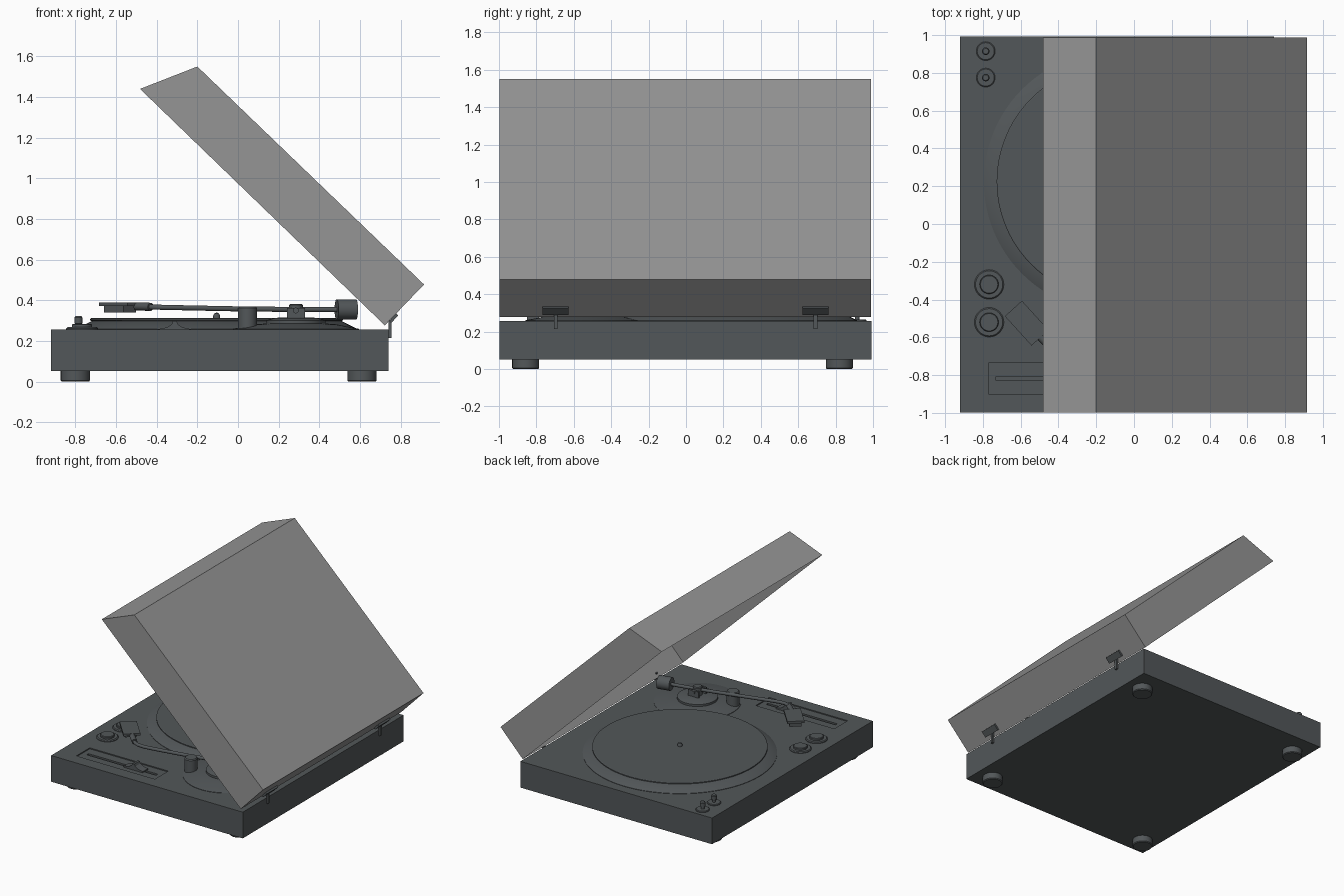
import bpy, bmesh, math
from mathutils import Vector, Matrix

if "Cube" in bpy.data.objects:
    bpy.data.objects.remove(bpy.data.objects["Cube"])


def material(name, rgb):
    m = bpy.data.materials.new(name)
    m.diffuse_color = (*rgb, 1)
    m.use_nodes = True
    m.node_tree.nodes["Principled BSDF"].inputs["Base Color"].default_value = m.diffuse_color
    return m


DARK = material("dark_body", (0.085, 0.095, 0.1))
SMOKE = material("smoked_cover", (0.3, 0.3, 0.3))


def finish(name, bm, mat=DARK, smooth=False):
    bmesh.ops.recalc_face_normals(bm, faces=bm.faces)
    mesh = bpy.data.meshes.new(name)
    bm.to_mesh(mesh)
    bm.free()
    ob = bpy.data.objects.new(name, mesh)
    bpy.context.collection.objects.link(ob)
    mesh.materials.append(mat)
    if smooth:
        bpy.ops.object.select_all(action='DESELECT')
        ob.select_set(True)
        bpy.context.view_layer.objects.active = ob
        bpy.ops.object.shade_smooth_by_angle(angle=math.radians(30))
    return ob


def box(name, center, size, rot=Matrix()):
    bm = bmesh.new()
    bmesh.ops.create_cube(bm, size=1)
    bmesh.ops.transform(bm, verts=bm.verts,
                        matrix=Matrix.Translation(center) @ rot @ Matrix.Diagonal((*size, 1)))
    return finish(name, bm)


def lathe(name, xy, profile, seg=32):
    """Turn (radius, z) points about a vertical axis, capped at both ends."""
    bm = bmesh.new()
    rings = [[bm.verts.new((xy[0] + r * math.cos(2 * math.pi * i / seg),
                            xy[1] + r * math.sin(2 * math.pi * i / seg), z))
              for i in range(seg)] for r, z in profile]
    for a, b in zip(rings, rings[1:]):
        for i in range(seg):
            j = (i + 1) % seg
            bm.faces.new((a[i], a[j], b[j], b[i]))
    bm.faces.new(rings[0])
    bm.faces.new(rings[-1])
    return finish(name, bm, smooth=True)


def rod(name, a, b, r, seg=24):
    a, b = Vector(a), Vector(b)
    bm = bmesh.new()
    bmesh.ops.create_cone(bm, cap_ends=True, segments=seg, radius1=r, radius2=r,
                          depth=(b - a).length)
    q = (b - a).to_track_quat('Z', 'Y').to_matrix().to_4x4()
    bmesh.ops.transform(bm, verts=bm.verts, matrix=Matrix.Translation((a + b) / 2) @ q)
    return finish(name, bm, smooth=True)


def extrude_xz(name, pts, y0, y1, mat=DARK, open_edge=None):
    """Extrude an x-z profile along y, optionally leaving one side open."""
    bm = bmesh.new()
    a = [bm.verts.new((x, y0, z)) for x, z in pts]
    b = [bm.verts.new((x, y1, z)) for x, z in pts]
    bm.faces.new(a)
    bm.faces.new(b)
    n = len(pts)
    for i in range(n):
        if i != open_edge:
            j = (i + 1) % n
            bm.faces.new((a[i], a[j], b[j], b[i]))
    return finish(name, bm, mat)


# Plinth with a recessed slider panel and slot
TOP = 0.257
plinth = box("plinth", (-0.09, -0.003, (0.052 + TOP) / 2), (1.66, 1.99, TOP - 0.052))
cuts = [("panel", (-0.43, -0.8175, TOP), (0.68, 0.165, 0.016)),
        ("slot", (-0.43, -0.8175, TOP), (0.60, 0.022, 0.05))]
for part, center, size in cuts:
    cutter = box(part + "_cutter", center, size)
    cutter.hide_render = True
    cutter.hide_set(True)
    mod = plinth.modifiers.new(part, 'BOOLEAN')
    mod.operation = 'DIFFERENCE'
    mod.solver = 'EXACT'
    mod.object = cutter

# Feet
for x in (-0.80, 0.61):
    for y in (-0.857, 0.82):
        lathe("foot", (x, y), [(0.067, 0), (0.072, 0.006), (0.072, 0.053)])

# Platter, its sloped surround and the spindle
C = (-0.105, 0.225)
lathe("platter_surround", C, [(0.69, 0.25), (0.69, 0.26), (0.615, 0.298)], 96)
lathe("platter", C, [(0.61, 0.296), (0.622, 0.302), (0.622, 0.309), (0.617, 0.312)], 96)
lathe("spindle", C, [(0.017, 0.31), (0.017, 0.325), (0.012, 0.335), (0.004, 0.339)], 20)

# Small push pegs on washers
for y in (0.915, 0.775):
    lathe("peg_washer", (-0.785, y), [(0.05, 0.25), (0.05, 0.262), (0.045, 0.266)])
    lathe("push_peg", (-0.785, y), [(0.012, 0.26), (0.012, 0.283), (0.02, 0.286),
                                    (0.02, 0.315), (0.015, 0.322)], 20)

# Round control buttons
for y in (-0.32, -0.52):
    lathe("button_rim", (-0.767, y), [(0.078, 0.25), (0.078, 0.262), (0.072, 0.268)])
    lathe("button", (-0.767, y), [(0.05, 0.26), (0.05, 0.28), (0.046, 0.284)])

# Pitch slider with a concave finger grip
extrude_xz("slider_knob", [(-0.395, 0.248), (-0.395, 0.258), (-0.35, 0.267), (-0.327, 0.282),
                           (-0.32, 0.298), (-0.302, 0.298), (-0.295, 0.282), (-0.272, 0.267),
                           (-0.23, 0.258), (-0.23, 0.248)], -0.85, -0.785)

# Tonearm base and pivot
P = (0.285, -0.55)
lathe("tonearm_base", P, [(0.31, 0.25), (0.31, 0.26), (0.20, 0.282), (0.145, 0.286),
                          (0.145, 0.302), (0.10, 0.314), (0.05, 0.316)], 64)
lathe("pivot_post", P, [(0.034, 0.31), (0.034, 0.376), (0.028, 0.382)])
for s in (-1, 1):
    box("gimbal_side", (P[0], P[1] + s * 0.045, 0.338), (0.09, 0.015, 0.05))
rod("gimbal_axle", (P[0], P[1] - 0.06, 0.35), (P[0], P[1] + 0.06, 0.35), 0.014)

# Arm rest post
lathe("arm_rest", (0.047, -0.65), [(0.046, 0.25), (0.046, 0.362), (0.04, 0.37)])

# Bent arm tube
path = [(0.55, -0.50, 0.354), (0.285, -0.55, 0.355), (0.0, -0.618, 0.358),
        (-0.25, -0.675, 0.363), (-0.33, -0.69, 0.365), (-0.38, -0.69, 0.366),
        (-0.42, -0.675, 0.367), (-0.50, -0.595, 0.37)]
curve = bpy.data.curves.new("arm_tube", 'CURVE')
curve.dimensions = '3D'
curve.bevel_depth = 0.013
curve.bevel_resolution = 3
curve.use_fill_caps = True
spline = curve.splines.new('POLY')
spline.points.add(len(path) - 1)
for p, co in zip(spline.points, path):
    p.co = (*co, 1)
curve.materials.append(DARK)
bpy.context.collection.objects.link(bpy.data.objects.new("arm_tube", curve))

# Counterweight
rod("counterweight", (0.485, -0.514, 0.355), (0.58, -0.494, 0.355), 0.05, 32)

# Headshell, cartridge and connector collar
turn = Matrix.Rotation(math.atan2(0.165, -0.15), 4, 'Z')
box("headshell", (-0.568, -0.525, 0.381), (0.21, 0.122, 0.018), turn)
box("cartridge", (-0.58, -0.513, 0.357), (0.14, 0.085, 0.035), turn)
rod("headshell_collar", (-0.43, -0.665, 0.368), (-0.50, -0.595, 0.37), 0.02)

# Raised cover: thin shell, open on its underside
extrude_xz("dust_cover", [(-0.482, 1.44), (-0.20, 1.55), (0.915, 0.478), (0.722, 0.277)],
           -0.997, 0.988, SMOKE, open_edge=3)

# Hinges
for y in (-0.697, 0.692):
    box("hinge_post", (0.747, y, 0.26), (0.014, 0.02, 0.09))
    box("hinge_plate", (0.766, y, 0.312), (0.05, 0.14, 0.014),
        Matrix.Rotation(math.radians(-46), 4, 'Y'))
